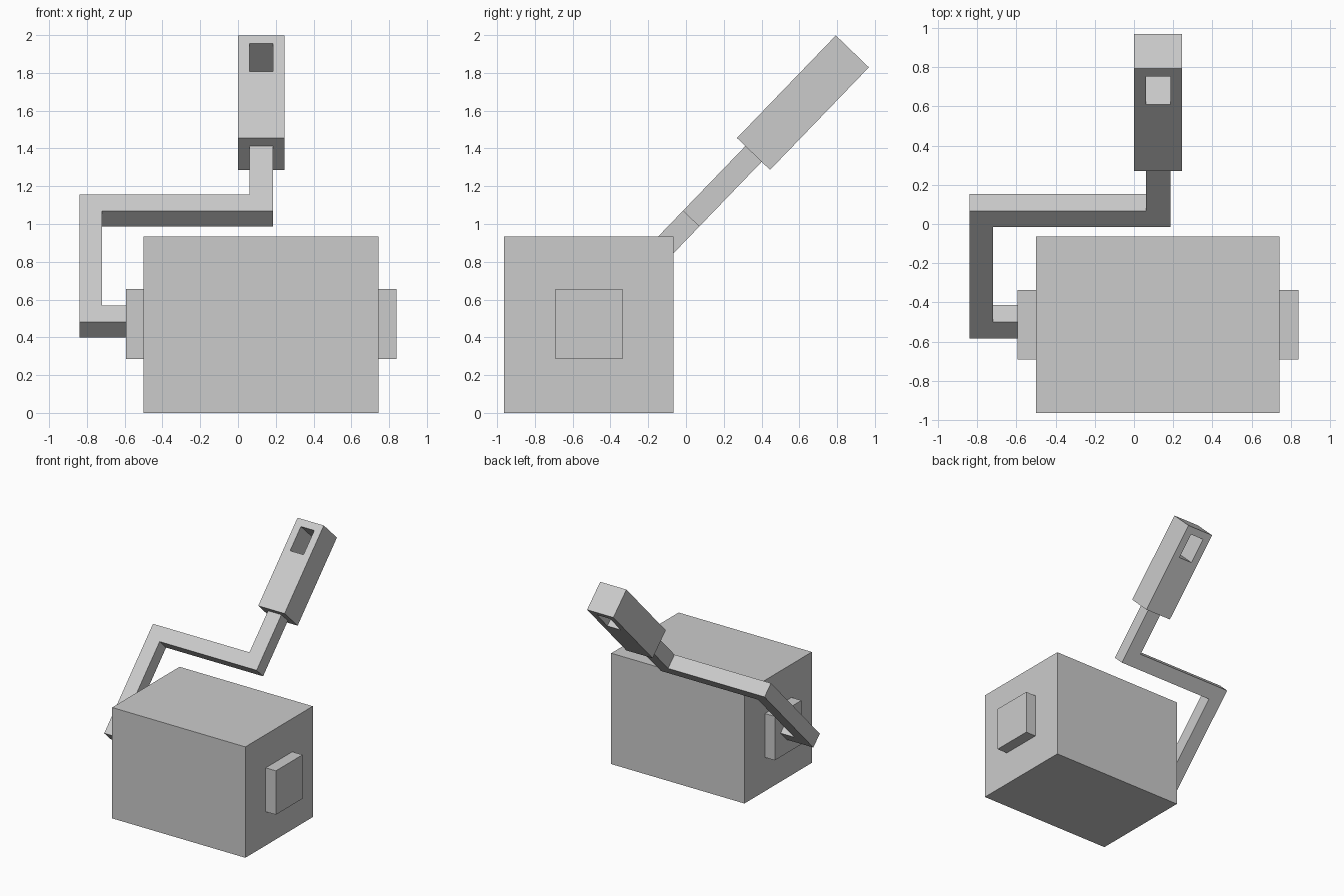
import bpy, bmesh, math
from mathutils import Matrix

if "Cube" in bpy.data.objects:
    bpy.data.objects.remove(bpy.data.objects["Cube"])


def finish(name, bm):
    bmesh.ops.recalc_face_normals(bm, faces=bm.faces[:])
    mesh = bpy.data.meshes.new(name)
    bm.to_mesh(mesh)
    bm.free()
    obj = bpy.data.objects.new(name, mesh)
    bpy.context.collection.objects.link(obj)
    return obj


def box(name, x, y, z):
    bm = bmesh.new()
    size = [b - a for a, b in (x, y, z)]
    mid = [(a + b) / 2 for a, b in (x, y, z)]
    bmesh.ops.create_cube(bm, size=1, matrix=Matrix.Translation(mid) @ Matrix.Diagonal((*size, 1)))
    return finish(name, bm)


# Tilted frame: local x = x, local y = along the handle, local z = thickness
TILT = Matrix.Translation((0, -0.54, 0.44)) @ Matrix.Rotation(math.radians(46.05), 4, 'X')


def slab(name, points, faces, depth):
    """Extrude a flat outline through its thickness, then tilt it."""
    bm = bmesh.new()
    verts = [bm.verts.new((x, s, -depth / 2)) for x, s in points]
    flat = [bm.faces.new([verts[i] for i in f]) for f in faces]
    ext = bmesh.ops.extrude_face_region(bm, geom=flat, use_keep_orig=True)
    top = [g for g in ext["geom"] if isinstance(g, bmesh.types.BMVert)]
    bmesh.ops.translate(bm, verts=top, vec=(0, 0, depth))
    bm.transform(TILT)
    return finish(name, bm)


def rect(x0, x1, s0, s1):
    return [(x0, s0), (x1, s0), (x1, s1), (x0, s1)]


# Roller and its end caps
box("roller", (-0.50, 0.743), (-0.963, -0.065), (0, 0.935))
for name, x in (("left_end_cap", (-0.593, -0.50)), ("right_end_cap", (0.743, 0.838))):
    box(name, x, (-0.692, -0.337), (0.285, 0.655))

# Bent arm from the roller to the handle
arm = [(-0.593, 0), (-0.84, 0), (-0.84, 0.937), (0.06, 0.937), (0.06, 1.293),
       (0.185, 1.293), (0.185, 0.817), (-0.72, 0.817), (-0.72, 0.12), (-0.593, 0.12)]
slab("arm", arm, [range(len(arm))], 0.12)

# Handle with a square hanging hole
outline = rect(0, 0.245, 1.293, 2.047) + rect(0.06, 0.185, 1.781, 1.988)
ring = [(i, (i + 1) % 4, (i + 1) % 4 + 4, i + 4) for i in range(4)]
slab("handle", outline, ring, 0.243)
